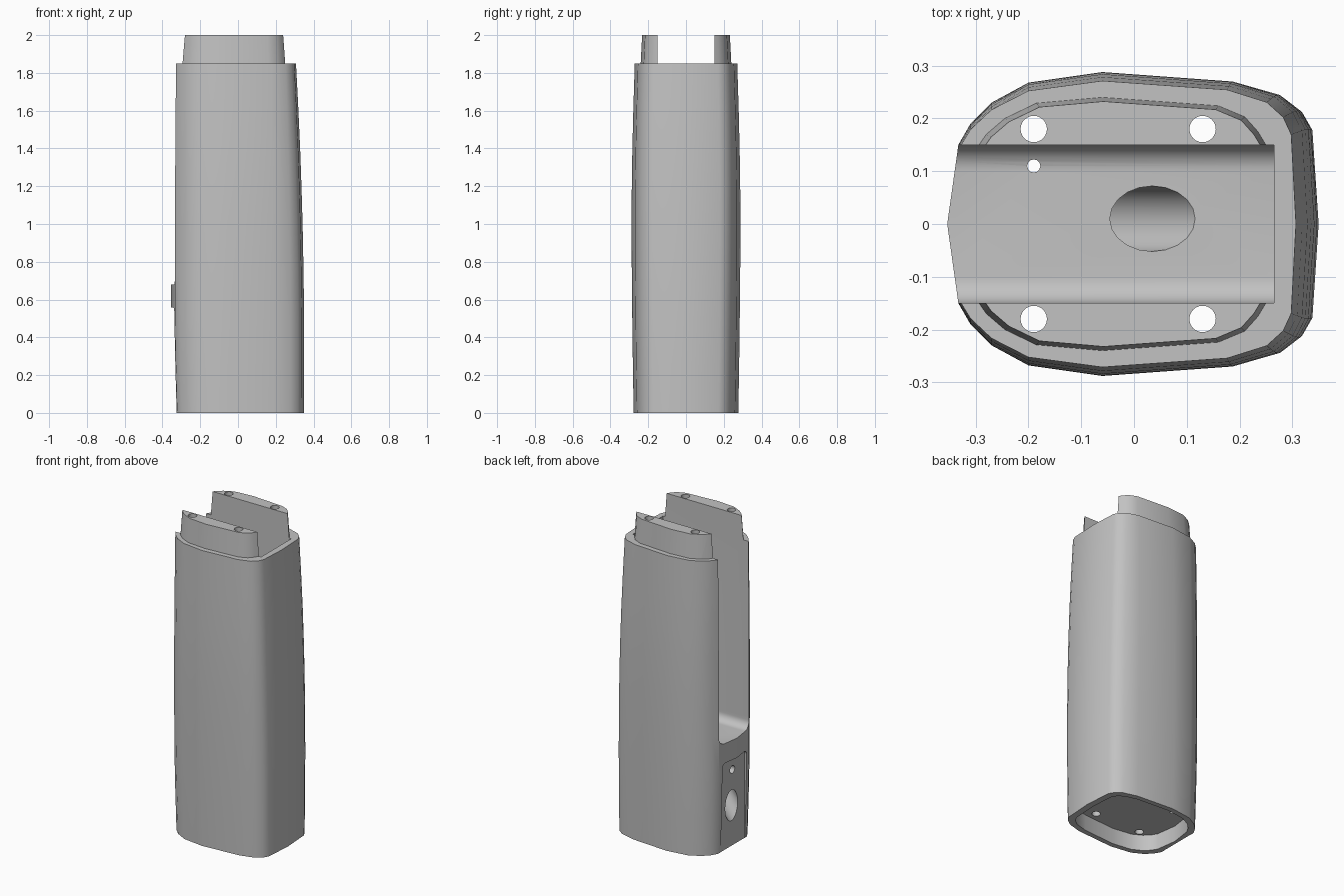
import bpy, bmesh, math
from mathutils import Vector

cube = bpy.data.objects.get("Cube")
if cube:
    bpy.data.objects.remove(cube, do_unlink=True)

grey = bpy.data.materials.new("plain grey")
grey.use_nodes = True
colour = (0.54, 0.54, 0.54, 1)
grey.diffuse_color = colour
grey.node_tree.nodes["Principled BSDF"].inputs["Base Color"].default_value = colour


def loft(name, rings):
    """Closed solid through a stack of rings with equal point counts."""
    bm = bmesh.new()
    loops = [[bm.verts.new(p) for p in ring] for ring in rings]
    n = len(loops[0])
    for a, b in zip(loops, loops[1:]):
        for i in range(n):
            j = (i + 1) % n
            bm.faces.new((a[i], a[j], b[j], b[i]))
    bm.faces.new(loops[0][::-1])
    bm.faces.new(loops[-1])
    bmesh.ops.recalc_face_normals(bm, faces=bm.faces)
    mesh = bpy.data.meshes.new(name)
    bm.to_mesh(mesh)
    bm.free()
    mesh.materials.append(grey)
    obj = bpy.data.objects.new(name, mesh)
    bpy.context.collection.objects.link(obj)
    return obj


def tube(start, end, radius, sides=24):
    """Cylinder between two points, used for drilling."""
    start, end = Vector(start), Vector(end)
    q = (end - start).to_track_quat("Z", "Y")
    circle = [q @ Vector((radius * math.cos(t), radius * math.sin(t), 0))
              for t in (2 * math.pi * i / sides for i in range(sides))]
    return loft("drill", [[c + p for p in circle] for c in (start, end)])


def combine(target, tool, operation="DIFFERENCE"):
    mod = target.modifiers.new("boolean", "BOOLEAN")
    mod.operation = operation
    mod.solver = "EXACT"
    mod.object = tool
    bpy.ops.object.select_all(action="DESELECT")
    bpy.context.view_layer.objects.active = target
    target.select_set(True)
    bpy.ops.object.modifier_apply(modifier=mod.name)
    bpy.data.objects.remove(tool, do_unlink=True)


def mirrored(half):
    """Close a half outline that starts and ends on y = 0."""
    return half + [(x, -y) for x, y in reversed(half[1:-1])]


def x_prism(name, profile, x0, x1):
    return loft(name, [[(x, y, z) for y, z in profile] for x in (x0, x1)])


def arc(cy, cz, r, a0, a1, steps=8):
    return [(cy + r * math.cos(math.radians(a0 + (a1 - a0) * i / steps)),
             cz + r * math.sin(math.radians(a0 + (a1 - a0) * i / steps)))
            for i in range(steps + 1)]


# Main body: bulging outline, tapering towards the top
outline = mirrored([(0.352, 0), (0.34, 0.18), (0.32, 0.215), (0.28, 0.245),
                    (0.19, 0.27), (-0.06, 0.288), (-0.2, 0.268), (-0.27, 0.23),
                    (-0.31, 0.19), (-0.333, 0.15), (-0.354, 0)])


def body_ring(z, inset, width, left, scale=1.0):
    ring = []
    for x, y in outline:
        x = x - inset * (x / 0.352) ** 2 if x > 0 else x * left
        ring.append((x * scale, y * width * scale, z))
    return ring


levels = [(0, 0.003, 0.962, 0.965), (0.25, 0.002, 0.977, 0.985),
          (0.5, 0.002, 0.988, 1), (0.75, 0.005, 0.997, 1), (1, 0.01, 1, 1),
          (1.2, 0.016, 0.997, 1), (1.4, 0.023, 0.986, 1),
          (1.62, 0.033, 0.967, 1), (1.85, 0.045, 0.942, 1)]
body = loft("grip_body", [body_ring(*level) for level in levels])

# Neck on top, slightly drafted
neck = mirrored([(0.256, 0), (0.25, 0.15), (0.235, 0.175), (0.21, 0.203),
                 (0.16, 0.224), (-0.06, 0.24), (-0.185, 0.229),
                 (-0.245, 0.2), (-0.28, 0.17), (-0.297, 0.145), (-0.305, 0)])
neck_obj = loft("neck", [[(x * s, y * s, z) for x, y in neck]
                         for z, s in ((1.8, 1.01), (1.85, 1), (2, 0.968))])
combine(body, neck_obj, "UNION")

# Long slot with filleted floor, open on the -x side and at the top
floor_z, half_w, fillet = 0.68, 0.15, 0.05
c = half_w - fillet
slot = (arc(-c, floor_z + fillet, fillet, 180, 270)
        + arc(c, floor_z + fillet, fillet, 270, 360)
        + [(half_w, 2.3), (-half_w, 2.3)])
combine(body, x_prism("slot", slot, -0.6, 0.265))

# Hollow underside
combine(body, loft("underside", [body_ring(z, 0.003, 0.962, 0.965, 0.885)
                                 for z in (-0.1, 0.1)]))

# Recessed panel with rounded upper corners on the -x side
r = 0.03
panel = ([(-0.12, -0.1), (0.12, -0.1)] + arc(0.12 - r, 0.557 - r, r, 0, 90)
         + arc(-0.12 + r, 0.557 - r, r, 90, 180))
combine(body, x_prism("panel", panel, -0.6, -0.322))

# Four bolt holes, wire hole, slanted passage and panel screw hole
for x in (-0.19, 0.13):
    for y in (-0.18, 0.18):
        combine(body, tube((x, y, -0.1), (x, y, 2.1), 0.025))
combine(body, tube((-0.19, 0.11, -0.1), (-0.19, 0.11, 0.9), 0.0125, 12))
top, low = Vector((0.035, 0.01, floor_z)), Vector((-0.325, 0.01, 0.25))
reach = (top - low) * 0.4
combine(body, tube(low - reach, top + reach, 0.062, 20))
combine(body, tube((-0.5, 0.0, 0.475), (-0.17, 0.0, 0.475), 0.024, 16))

bpy.ops.object.select_all(action="DESELECT")
bpy.context.view_layer.objects.active = body
body.select_set(True)
bpy.ops.object.shade_smooth_by_angle(angle=math.radians(32))
